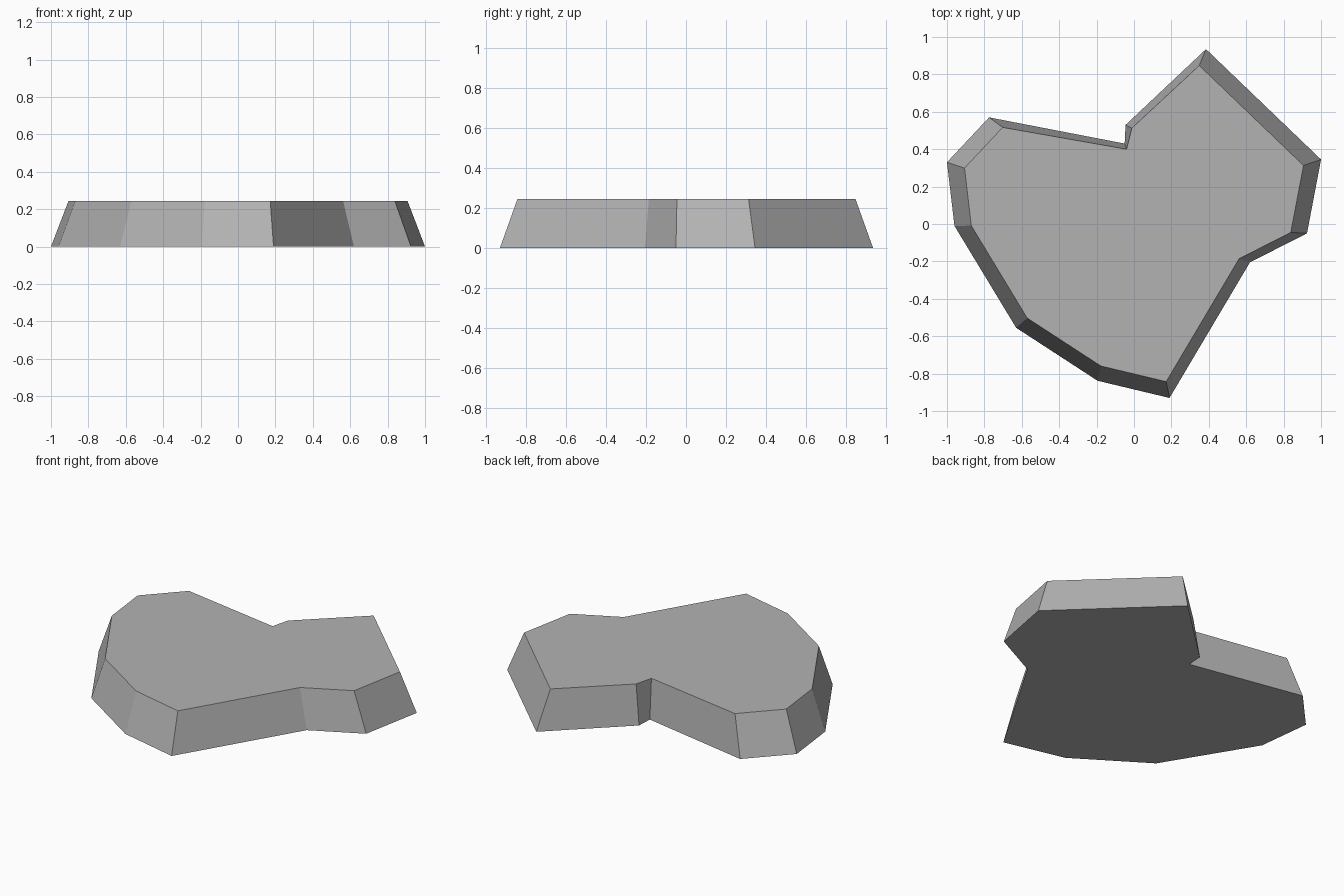
import bpy
import bmesh

cube = bpy.data.objects.get("Cube")
if cube:
    bpy.data.objects.remove(cube, do_unlink=True)

HEIGHT = 0.245
TAPER = 0.906

# Ground outline of the slab, clockwise from the left-hand tip
outline = [(-1, .33), (-.775, .57), (-.05, .43), (-.045, .53),
           (.385, .935), (1, .345), (.925, -.05), (.62, -.205),
           (.19, -.93), (-.195, -.838), (-.63, -.555), (-.96, -.01)]

# Upper rim is the tapered outline, with the notch corners leaning differently
rim = [(x * TAPER, y * TAPER) for x, y in outline]
rim[2], rim[3] = (-.04, .40), (-.012, .512)

# Stone colour
stone = bpy.data.materials.new("grey_stone")
stone.use_nodes = True
colour = (.45, .45, .45, 1)
stone.diffuse_color = colour
bsdf = stone.node_tree.nodes["Principled BSDF"]
bsdf.inputs["Base Color"].default_value = colour
bsdf.inputs["Roughness"].default_value = 0.9

# Slab: bottom, top and one sloped side per outline edge
bm = bmesh.new()
low = [bm.verts.new((x, y, 0)) for x, y in outline]
high = [bm.verts.new((x, y, HEIGHT)) for x, y in rim]
bm.faces.new(low)
bm.faces.new(high)
for i in range(len(low)):
    j = (i + 1) % len(low)
    bm.faces.new((low[i], low[j], high[j], high[i]))
bmesh.ops.recalc_face_normals(bm, faces=bm.faces)

mesh = bpy.data.meshes.new("stone_slab")
bm.to_mesh(mesh)
bm.free()
mesh.materials.append(stone)
slab = bpy.data.objects.new("stone_slab", mesh)
bpy.context.collection.objects.link(slab)
